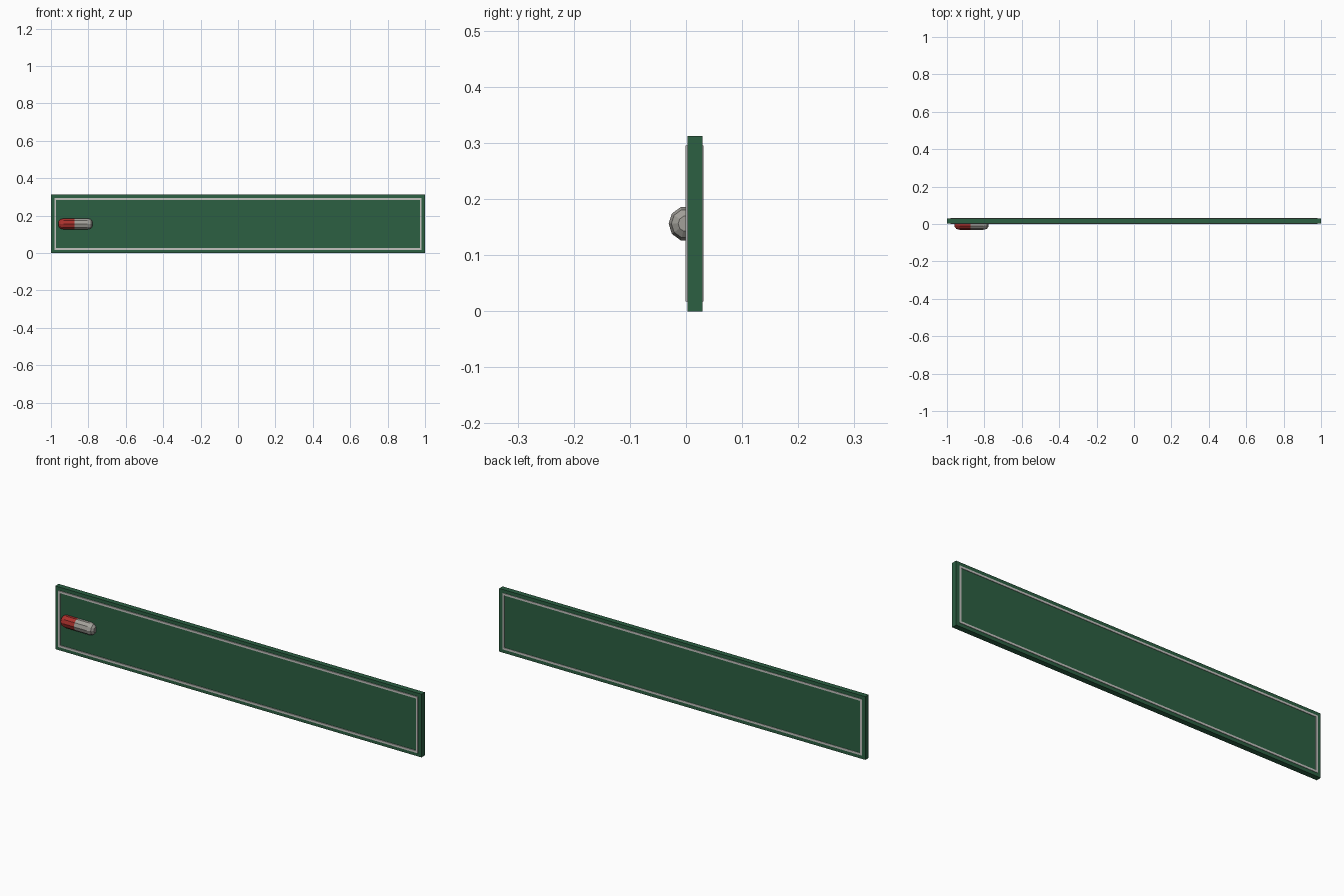
import bpy, bmesh
from math import cos, sin, pi

if "Cube" in bpy.data.objects:
    bpy.data.objects.remove(bpy.data.objects["Cube"])


def material(name, color):
    m = bpy.data.materials.new(name)
    m.diffuse_color = (*color, 1)
    m.use_nodes = True
    m.node_tree.nodes["Principled BSDF"].inputs["Base Color"].default_value = m.diffuse_color
    return m


GREEN = material("green", (0.025, 0.115, 0.055))
WHITE = material("pale_grey", (0.55, 0.54, 0.52))
RED = material("red", (0.40, 0.03, 0.025))
STEEL = material("warm_grey", (0.36, 0.35, 0.32))
H = 0.312


def box(name, x, y, z, mat):
    bpy.ops.mesh.primitive_cube_add(size=1, location=(sum(x) / 2, sum(y) / 2, sum(z) / 2))
    ob = bpy.context.object
    ob.name = name
    ob.scale = (x[1] - x[0], y[1] - y[0], z[1] - z[0])
    bpy.ops.object.transform_apply(location=False, rotation=False, scale=True)
    ob.data.materials.append(mat)
    return ob


# Sign panel
box("sign_panel", (-1, 1), (0.003, 0.029), (0, H), GREEN)


# Thin raised border line, on both faces
def border(side, y):
    X, Z, w = 0.982, 0.017, 0.010
    for name, z in (("bottom", (Z, Z + w)), ("top", (H - Z - w, H - Z))):
        box(f"{side}_border_{name}", (-X, X), y, z, WHITE)
    for name, s in (("left", -1), ("right", 1)):
        x = sorted((s * X, s * (X - w)))
        box(f"{side}_border_{name}", x, y, (Z + w, H - Z - w), WHITE)


border("front", (-0.001, 0.004))
border("back", (0.028, 0.031))


# Faceted lamp capsule: rings of ten points along x, sunk into the panel
def lamp(name, rings, sides=10):
    bm = bmesh.new()
    loops = []
    for i, (x, r) in enumerate(rings):
        loops.append([bm.verts.new((x, -r * cos(2 * pi * k / sides),
                                    H / 2 + r * sin(2 * pi * k / sides)))
                      for k in range(sides)])
    reds = []
    for i, (a, b) in enumerate(zip(loops, loops[1:])):
        for k in range(sides):
            j = (k + 1) % sides
            f = bm.faces.new((a[k], a[j], b[j], b[k]))
            f.material_index = 0 if rings[i + 1][0] < -0.86 else 1
    bm.faces.new(loops[0])
    bm.faces.new(loops[-1]).material_index = 1
    # keep only the part in front of the middle of the panel
    bmesh.ops.bisect_plane(bm, geom=bm.verts[:] + bm.edges[:] + bm.faces[:],
                           plane_co=(0, 0.01, 0), plane_no=(0, 1, 0), clear_outer=True)
    bmesh.ops.recalc_face_normals(bm, faces=bm.faces[:])
    me = bpy.data.meshes.new(name)
    bm.to_mesh(me)
    bm.free()
    ob = bpy.data.objects.new(name, me)
    bpy.context.collection.objects.link(ob)
    me.materials.append(RED)
    me.materials.append(STEEL)


lamp("faceted_lamp", [(-0.960, 0.014), (-0.950, 0.026), (-0.932, 0.031), (-0.875, 0.031),
                      (-0.805, 0.031), (-0.787, 0.026), (-0.778, 0.014)])
